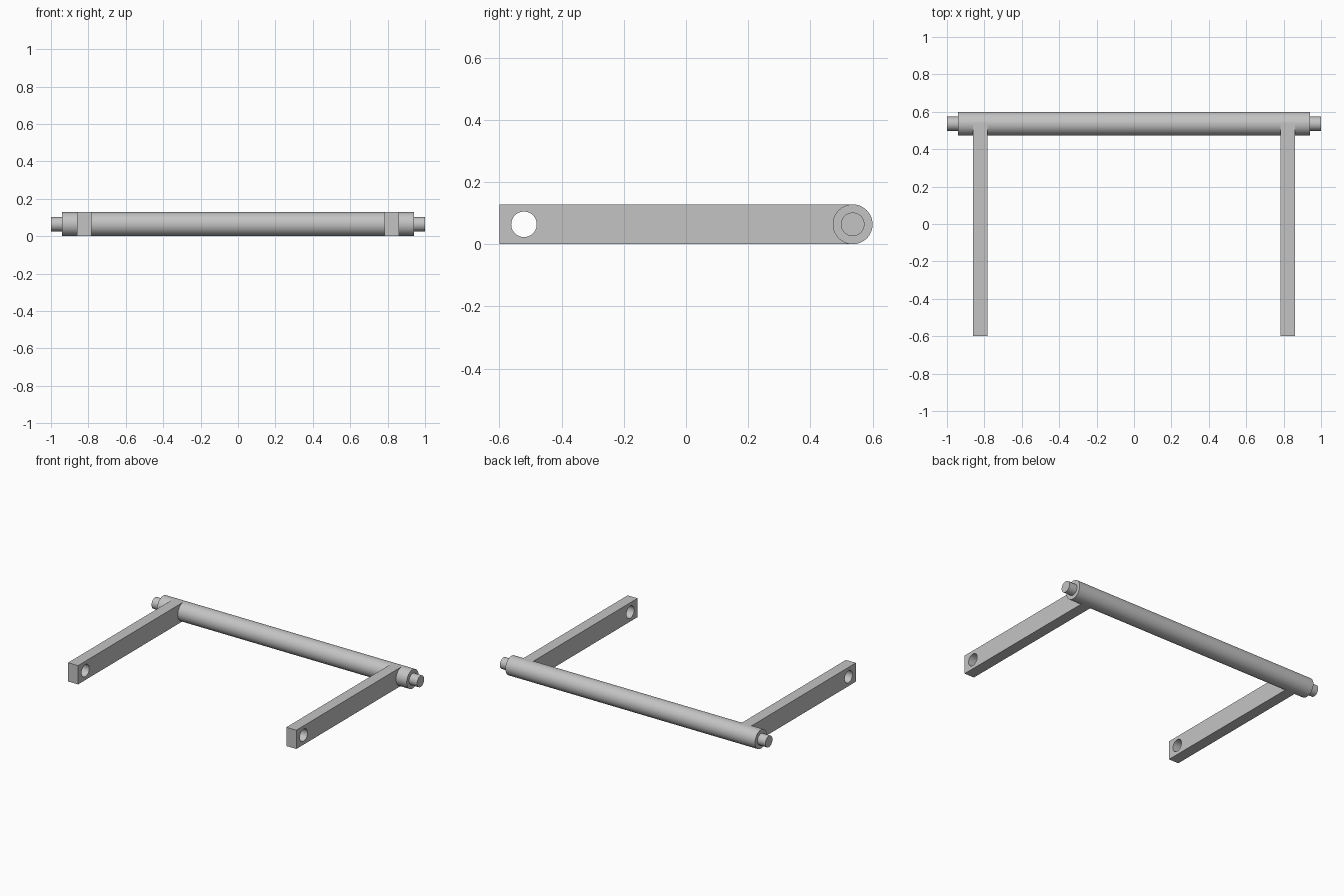
import bpy
from math import radians

if "Cube" in bpy.data.objects:
    bpy.data.objects.remove(bpy.data.objects["Cube"], do_unlink=True)

RADIUS = 0.064      # shaft radius, also half the arm height
SHAFT_Y = 0.536

grey = bpy.data.materials.new("plain_grey")
grey.use_nodes = True
colour = (0.55, 0.55, 0.55, 1)
grey.diffuse_color = colour
grey.node_tree.nodes["Principled BSDF"].inputs["Base Color"].default_value = colour


def finish(obj, name):
    obj.name = name
    obj.data.materials.clear()
    obj.data.materials.append(grey)
    bpy.ops.object.select_all(action="DESELECT")
    obj.select_set(True)
    bpy.context.view_layer.objects.active = obj
    bpy.ops.object.shade_smooth_by_angle(angle=radians(30))


def rod(x0, x1, y, radius):
    """Cylinder lying along x."""
    bpy.ops.mesh.primitive_cylinder_add(
        vertices=64, radius=radius, depth=x1 - x0,
        location=((x0 + x1) / 2, y, RADIUS), rotation=(0, radians(90), 0))
    return bpy.context.object


# Cross shaft
finish(rod(-0.94, 0.94, SHAFT_Y, RADIUS), "cross_shaft")

for side, s in (("left", 1), ("right", -1)):
    # Narrow pivot pin on the shaft end
    x0, x1 = sorted((s * 0.93, s * 1.0))
    finish(rod(x0, x1, SHAFT_Y, 0.038), side + "_pivot_pin")

    # Square arm running forward from the shaft
    bpy.ops.mesh.primitive_cube_add(
        size=1, location=(s * 0.822, (SHAFT_Y - 0.6) / 2, RADIUS))
    arm = bpy.context.object
    arm.scale = (0.075, SHAFT_Y + 0.6, 2 * RADIUS)
    bpy.ops.object.transform_apply(location=False, rotation=False, scale=True)

    # Through hole near the front end
    cutter = rod(s * 0.822 - 0.1, s * 0.822 + 0.1, -0.521, 0.041)
    cutter.hide_render = True
    cut = arm.modifiers.new("hole", "BOOLEAN")
    cut.operation = "DIFFERENCE"
    cut.solver = "EXACT"
    cut.object = cutter
    bpy.context.view_layer.objects.active = arm
    bpy.ops.object.modifier_apply(modifier=cut.name)
    bpy.data.objects.remove(cutter, do_unlink=True)
    finish(arm, side + "_arm")
